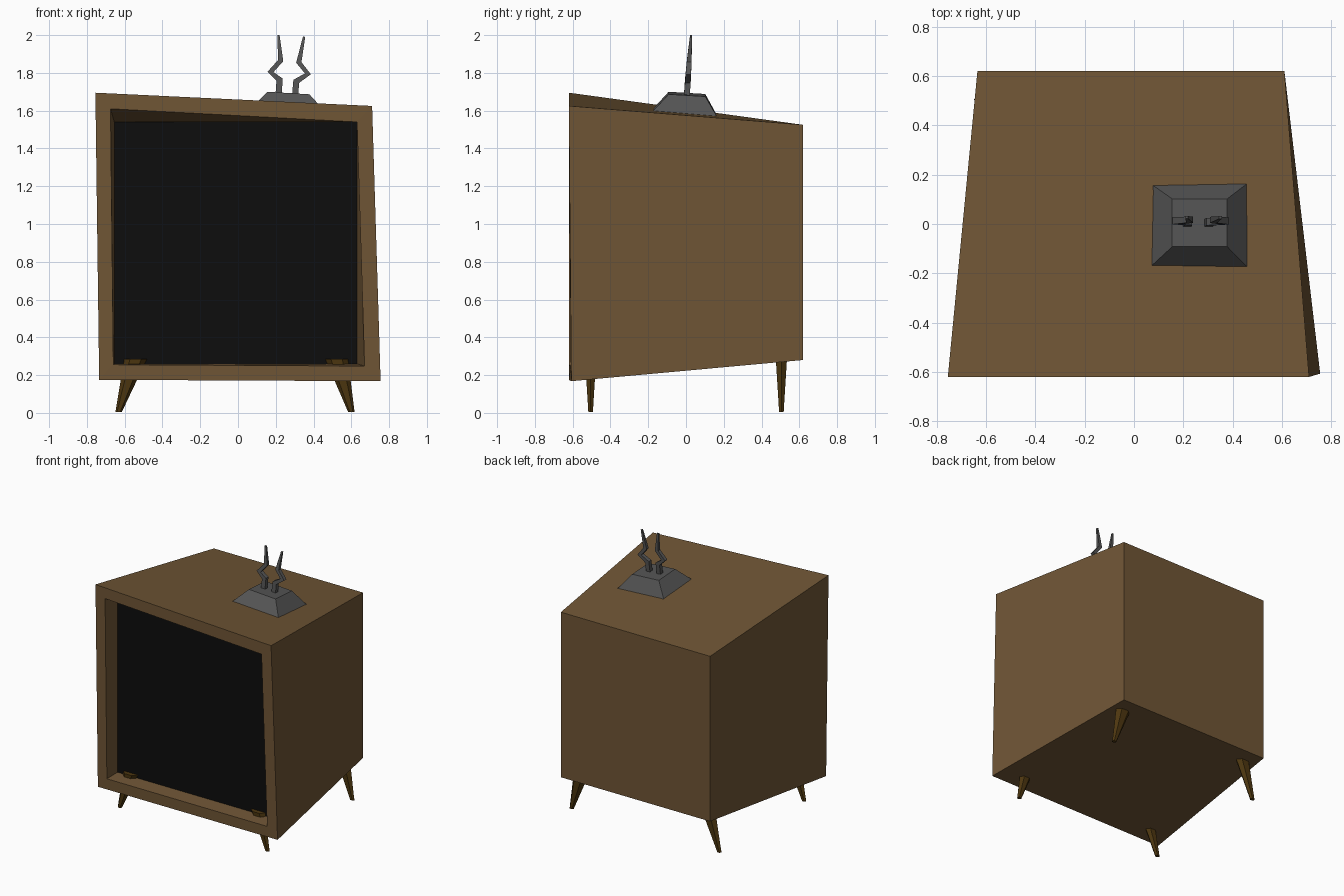
import bpy
import bmesh
import math
from mathutils import Vector

if "Cube" in bpy.data.objects:
    bpy.data.objects.remove(bpy.data.objects["Cube"], do_unlink=True)


def material(name, color):
    mat = bpy.data.materials.new(name)
    mat.use_nodes = True
    mat.diffuse_color = (*color, 1)
    mat.node_tree.nodes["Principled BSDF"].inputs["Base Color"].default_value = (*color, 1)
    return mat


WOOD = material("brown wood", (0.16, 0.092, 0.036))
DARK_WOOD = material("dark wood", (0.075, 0.038, 0.005))
GLASS = material("black glass", (0.004, 0.004, 0.004))
METAL = material("grey metal", (0.09, 0.09, 0.09))


def loft(name, rings, mats):
    """Join equal-sized rings of points with quads and cap both ends."""
    bm = bmesh.new()
    loops = [[bm.verts.new(p) for p in ring] for ring in rings]
    n = len(loops[0])
    for a, b in zip(loops, loops[1:]):
        for i in range(n):
            j = (i + 1) % n
            bm.faces.new((a[i], a[j], b[j], b[i]))
    bm.faces.new(loops[0][::-1])
    end = bm.faces.new(loops[-1])
    end.material_index = len(mats) - 1
    bmesh.ops.recalc_face_normals(bm, faces=bm.faces[:])
    mesh = bpy.data.meshes.new(name)
    bm.to_mesh(mesh)
    bm.free()
    for m in mats:
        mesh.materials.append(m)
    obj = bpy.data.objects.new(name, mesh)
    bpy.context.collection.objects.link(obj)
    return obj


def rect(x0, x1, z0, z1, y):
    return [(x0, y, z0), (x1, y, z0), (x1, y, z1), (x0, y, z1)]


# Crooked cabinet: back, front, opening and recessed screen
front = [(-0.735, -0.62, 0.175), (0.755, -0.607, 0.168),
         (0.71, -0.62, 1.625), (-0.755, -0.62, 1.695)]
opening = [(-0.66, -0.62, 0.255), (0.67, -0.61, 0.248),
           (0.63, -0.62, 1.54), (-0.675, -0.62, 1.61)]
loft("cabinet_and_screen",
     [rect(-0.635, 0.61, 0.28, 1.525, 0.62), front, opening,
      rect(-0.655, 0.63, 0.26, 1.54, -0.50)],
     [WOOD, GLASS])


# Splayed tapering legs
def leg_ring(x, y, z, rx, ry, sides=6):
    angles = [math.tau * i / sides for i in range(sides)]
    return [(x + rx * math.cos(a), y + ry * math.sin(a), z) for a in angles]


for side, sx in (("left", 1), ("right", -1)):
    for end, y in (("front", -0.505), ("back", 0.505)):
        loft(f"{end}_{side}_leg",
             [leg_ring(sx * 0.616 - 0.016, y, 0.005, 0.017, 0.014),
              leg_ring(sx * 0.532 - 0.01, y, 0.285, 0.06, 0.034)],
             [DARK_WOOD])


# Antenna base resting on the sloping roof
def roof(x, y):
    t = (y + 0.62) / 1.24
    return (1.66 - 0.048 * x) * (1 - t) + 1.525 * t


def base_ring(x0, x1, y0, y1, height):
    return [(x, y, height(x, y)) for x, y in ((x0, y0), (x1, y0), (x1, y1), (x0, y1))]


loft("antenna_base",
     [base_ring(0.065, 0.46, -0.175, 0.165, roof),
      base_ring(0.155, 0.378, -0.092, 0.102,
                lambda x, y: 1.70 - 0.06 * (x - 0.155) - 0.06 * (y + 0.092))],
     [METAL])

# Zigzag prongs
WIDTHS = (0.017, 0.017, 0.016, 0.014, 0.006)


def prong(name, path):
    pts = [Vector((x, 0.005 + (z - 1.69) * 0.07, z)) for x, z in path]
    rings = []
    for i, (p, w) in enumerate(zip(pts, WIDTHS)):
        along = (pts[min(i + 1, len(pts) - 1)] - pts[max(i - 1, 0)]).normalized()
        u = along.cross(Vector((0, 1, 0))).normalized() * w
        v = Vector((0, w * 0.9, 0))
        rings.append([p + u + v, p - u + v, p - u - v, p + u - v])
    loft(name, rings, [METAL])


prong("right_prong", [(0.215, 1.68), (0.22, 1.765), (0.172, 1.805), (0.226, 1.865), (0.214, 2.0)])
prong("left_prong", [(0.303, 1.68), (0.308, 1.755), (0.37, 1.795), (0.322, 1.855), (0.35, 1.992)])
